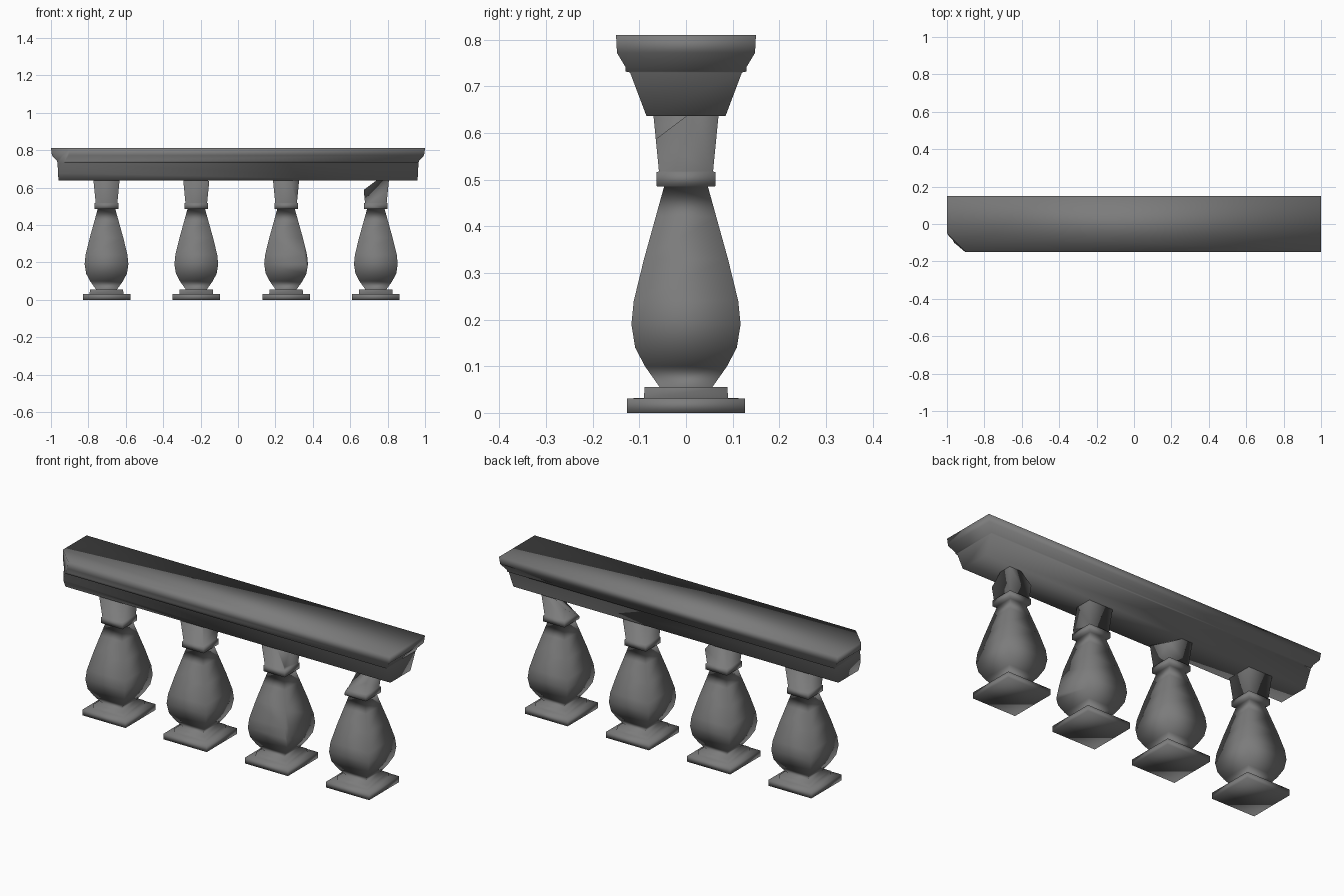
import bpy, bmesh
from mathutils import Vector

cube = bpy.data.objects.get("Cube")
if cube:
    bpy.data.objects.remove(cube, do_unlink=True)

stone = bpy.data.materials.new("dark grey stone")
stone.use_nodes = True
colour = (0.2, 0.2, 0.2, 1)
stone.diffuse_color = colour
stone.node_tree.nodes["Principled BSDF"].inputs["Base Color"].default_value = colour


def stacked_block(name, sections, location=(0, 0, 0), chips=()):
    """Loft rectangles (half x, half y, z) and slice chips off with planes."""
    bm = bmesh.new()
    rings = [[bm.verts.new((sx * hx, sy * hy, z))
              for sx, sy in ((-1, -1), (1, -1), (1, 1), (-1, 1))]
             for hx, hy, z in sections]
    bm.faces.new(rings[0][::-1])
    bm.faces.new(rings[-1])
    for low, high in zip(rings, rings[1:]):
        for i in range(4):
            j = (i + 1) % 4
            bm.faces.new((low[i], low[j], high[j], high[i]))
    for point, normal in chips:
        cut = bmesh.ops.bisect_plane(
            bm, geom=bm.verts[:] + bm.edges[:] + bm.faces[:],
            plane_co=Vector(point), plane_no=Vector(normal).normalized(),
            clear_outer=True)
        edges = [e for e in cut["geom_cut"]
                 if isinstance(e, bmesh.types.BMEdge) and e.is_valid and e.is_boundary]
        bmesh.ops.holes_fill(bm, edges=edges, sides=0)
    bmesh.ops.recalc_face_normals(bm, faces=bm.faces[:])
    for face in bm.faces:
        face.smooth = True
    mesh = bpy.data.meshes.new(name)
    bm.to_mesh(mesh)
    bm.free()
    mesh.materials.append(stone)
    obj = bpy.data.objects.new(name, mesh)
    obj.location = location
    bpy.context.collection.objects.link(obj)
    return obj


# Handrail with a moulded edge and one broken corner
rail = [(0.96, 0.085, 0.637), (0.965, 0.12, 0.73), (0.965, 0.13, 0.732),
        (0.968, 0.13, 0.742), (0.995, 0.148, 0.772), (1.0, 0.15, 0.81)]
stacked_block("handrail", rail, chips=[((-1, -0.05, 0.8), (-1, -1, 0.1))])

# Square baluster outline: plinth, belly, neck ring and flared top
outline = [(0.127, 0), (0.127, 0.031), (0.09, 0.032), (0.089, 0.055),
           (0.057, 0.056), (0.088, 0.1), (0.109, 0.14), (0.117, 0.19),
           (0.112, 0.24), (0.09, 0.33), (0.065, 0.42), (0.047, 0.485),
           (0.063, 0.486), (0.063, 0.516), (0.058, 0.518), (0.07, 0.64)]
sections = [(h, h, z) for h, z in outline]

# Damage on individual balusters: broken tops and a chipped belly
damage = {
    1: [((0.065, 0, 0.615), (0.5, 0.25, 0.85))],
    2: [((0.1, -0.1, 0.27), (1, -1, 0.3))],
    3: [((0, 0, 0.587), (-0.7, -0.7, 1))],
}
for i in range(4):
    stacked_block("baluster_%d" % (i + 1), sections,
                  (-0.703 + 0.48 * i, 0, 0), damage.get(i, ()))
